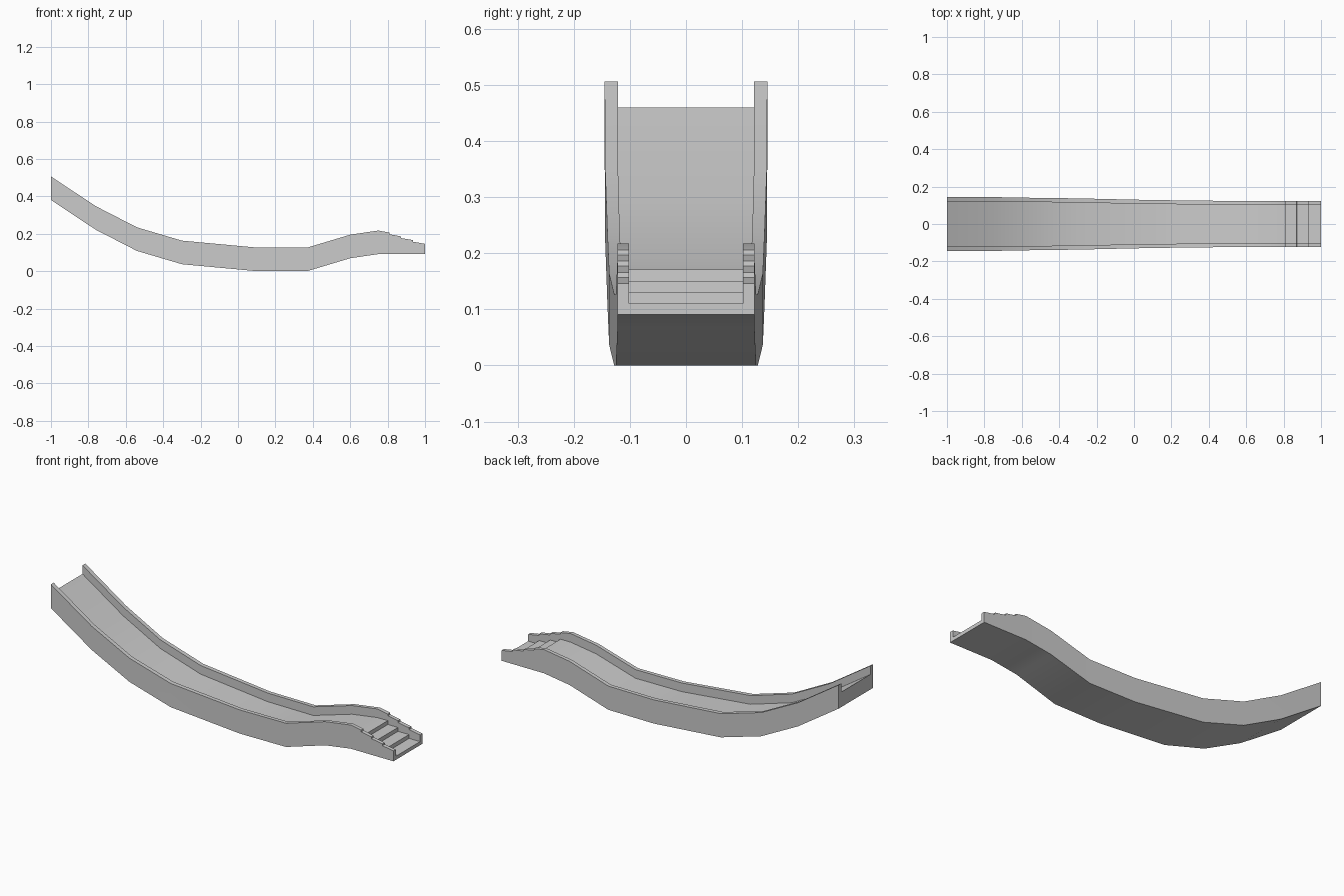
import bpy, bmesh

if "Cube" in bpy.data.objects:
    bpy.data.objects.remove(bpy.data.objects["Cube"])

# Slide stations: x, underside z, outer half width, inner half width
BED = [
    (-1.00, 0.380, 0.145, 0.121),
    (-0.76, 0.221, 0.144, 0.121),
    (-0.54, 0.108, 0.140, 0.118),
    (-0.30, 0.037, 0.137, 0.114),
    (0.10, 0.000, 0.128, 0.107),
    (0.37, 0.000, 0.125, 0.104),
    (0.60, 0.069, 0.122, 0.102),
    (0.75, 0.091, 0.122, 0.102),
]
RIM, FLOOR = 0.126, 0.080   # heights above the underside
STEP_X = [0.81, 0.87, 0.935, 1.0]


def section(x, low, rim, floor, outer, inner):
    """Channel-shaped cross-section across the slide."""
    half = [(outer, low), (outer, rim), (inner, rim), (inner, floor)]
    pts = half + [(-y, z) for y, z in reversed(half)]
    return [(x, y, z) for y, z in pts]


# Curved run
sections = [section(x, z, z + RIM, z + FLOOR, o, i) for x, z, o, i in BED]

# Stepped end: flat treads between gently sloping notched rims
for n, x in enumerate(STEP_X):
    rim, floor = 0.206 - 0.020 * n, 0.171 - 0.0203 * n
    sections.append(section(x, 0.091, rim, floor, 0.122, 0.102))
    if n < 3:
        sections.append(section(x + 0.0008, 0.091, rim - 0.009,
                                floor - 0.0203, 0.122, 0.102))

# Loft the sections into one solid with closed ends
bm = bmesh.new()
rings = [[bm.verts.new(p) for p in s] for s in sections]
for a, b in zip(rings, rings[1:]):
    for k in range(8):
        m = (k + 1) % 8
        bm.faces.new((a[k], a[m], b[m], b[k]))
for r in (rings[0], rings[-1]):
    bm.faces.new((r[0], r[1], r[2], r[3]))
    bm.faces.new((r[0], r[3], r[4], r[7]))
    bm.faces.new((r[4], r[5], r[6], r[7]))
bmesh.ops.recalc_face_normals(bm, faces=bm.faces)

mesh = bpy.data.meshes.new("slide_channel")
bm.to_mesh(mesh)
bm.free()
slide = bpy.data.objects.new("slide_channel", mesh)
bpy.context.collection.objects.link(slide)

# Smooth along the run, crisp at rims and steps
bpy.context.view_layer.objects.active = slide
slide.select_set(True)
bpy.ops.object.shade_smooth_by_angle(angle=0.5)
